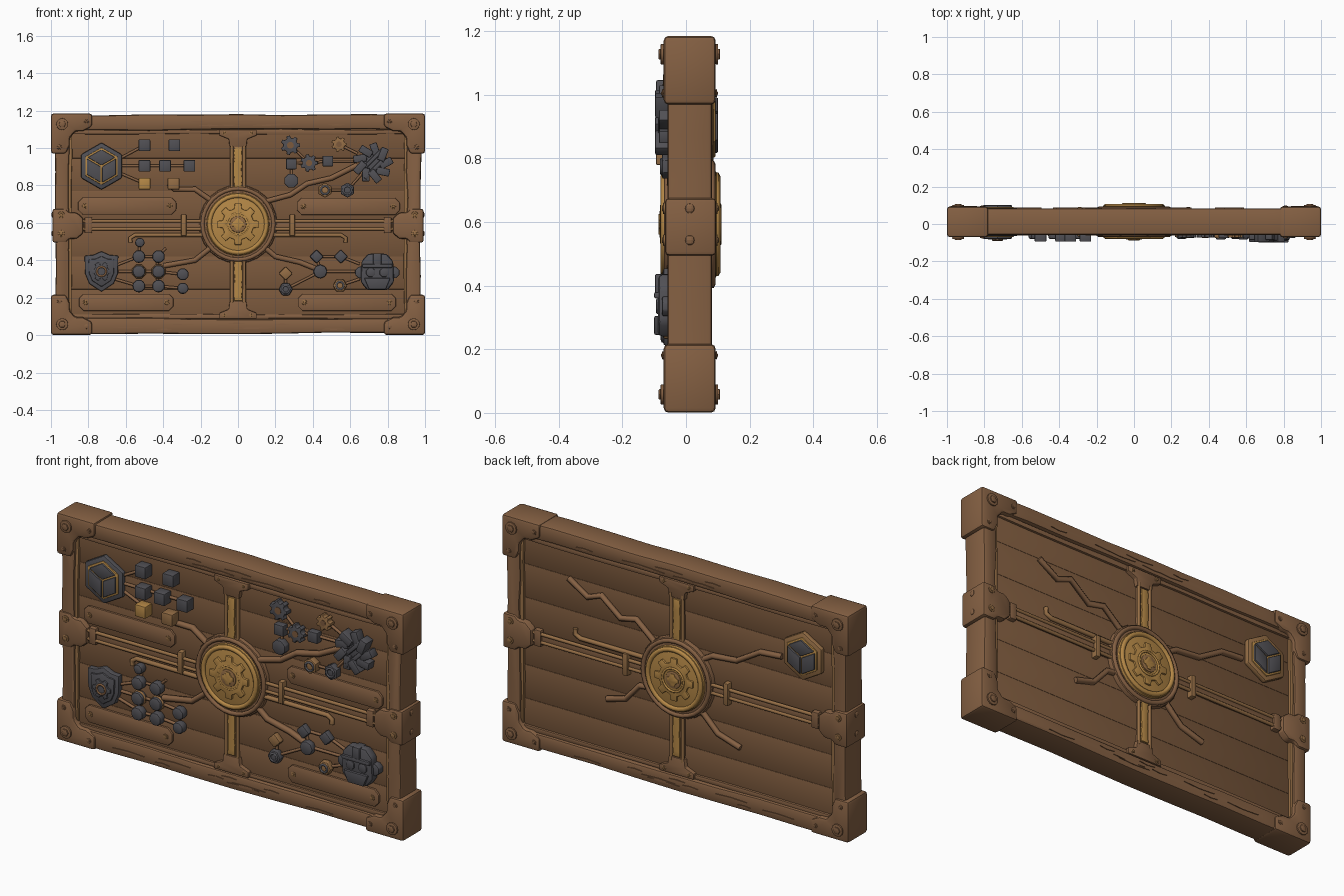
import bpy, bmesh, math, random
from mathutils import Vector

random.seed(4)
cube = bpy.data.objects.get("Cube")
if cube:
    bpy.data.objects.remove(cube, do_unlink=True)


def material(name, *rgb):
    m = bpy.data.materials.new(name)
    m.use_nodes = True
    m.diffuse_color = (*rgb, 1)
    m.node_tree.nodes["Principled BSDF"].inputs["Base Color"].default_value = (*rgb, 1)
    return m


WOOD = material("warm wood", .235, .118, .056)
PANEL = material("panel wood", .2, .1, .046)
BRONZE = material("bronze", .3, .155, .06)
GOLD = material("gold", .46, .245, .062)
IRON = material("dark iron", .082, .08, .09)

FRONT, BACK = -.036, .058      # panel surfaces
MID, HALF = .593, .592         # middle height and half height


def soften(mesh):
    mesh.shade_smooth()
    mesh.set_sharp_from_angle(angle=math.radians(28))


def prism(name, points, y0, y1, mat, bevel=.005):
    """Outline in x and z, extruded along y, with chamfered edges."""
    bm = bmesh.new()
    face = bm.faces.new([bm.verts.new((x, y0, z)) for x, z in points])
    ext = bmesh.ops.extrude_face_region(bm, geom=[face])["geom"]
    moved = [v for v in ext if isinstance(v, bmesh.types.BMVert)]
    bmesh.ops.translate(bm, verts=moved, vec=(0, y1 - y0, 0))
    bmesh.ops.recalc_face_normals(bm, faces=bm.faces[:])
    if bevel:
        sharp = [e for e in bm.edges if e.calc_face_angle(0) > .6]
        bmesh.ops.bevel(bm, geom=sharp, offset=bevel, segments=2, profile=.5,
                        affect='EDGES', clamp_overlap=True)
    mesh = bpy.data.meshes.new(name)
    bm.to_mesh(mesh)
    bm.free()
    soften(mesh)
    mesh.materials.append(mat)
    obj = bpy.data.objects.new(name, mesh)
    bpy.context.collection.objects.link(obj)
    return obj


def tube(name, points, radius, mat, cyclic=False):
    """Round pipe through points."""
    curve = bpy.data.curves.new(name, 'CURVE')
    curve.dimensions = '3D'
    curve.bevel_depth = radius
    curve.bevel_resolution = 1
    curve.use_fill_caps = True
    spline = curve.splines.new('POLY')
    spline.points.add(len(points) - 1)
    for p, co in zip(spline.points, points):
        p.co = (*co, 1)
    spline.use_cyclic_u = cyclic
    obj = bpy.data.objects.new(name, curve)
    bpy.context.collection.objects.link(obj)
    curve.materials.append(mat)
    bpy.ops.object.select_all(action='DESELECT')
    obj.select_set(True)
    bpy.context.view_layer.objects.active = obj
    bpy.ops.object.convert(target='MESH')


def flat_tube(name, points, y, radius, mat, cyclic=False):
    tube(name, [(x, y, z) for x, z in points], radius, mat, cyclic)


def ngon(x, z, r, n, turn=0.0):
    return [(x + r * math.cos(turn + math.tau * i / n), z + r * math.sin(turn + math.tau * i / n))
            for i in range(n)]


def rect(x0, x1, z0, z1):
    return [(x0, z0), (x1, z0), (x1, z1), (x0, z1)]


def gear(x, z, r, teeth):
    pts = []
    for i in range(teeth):
        for part, k in ((-.3, .76), (-.2, 1), (.2, 1), (.3, .76)):
            a = math.tau * (i + part) / teeth
            pts.append((x + r * k * math.cos(a), z + r * k * math.sin(a)))
    return pts


def rough(x0, x1, z0, z1, amount=.005, steps=9):
    """Rectangle with hand-hewn long edges."""
    pts = []
    for t in range(steps):
        pts.append((x0 + (x1 - x0) * t / (steps - 1), z0))
    pts += [(x, z1) for x, z in reversed(pts)]
    return [(x, z + random.uniform(-amount, amount)) for x, z in pts]


def swap(points):
    return [(z, x) for x, z in points]


def bolt(name, x, z, y, out, r, mat):
    """Washer and nut standing out of y by a signed distance."""
    prism(name + "_washer", ngon(x, z, r, 12), y, y + out * .6, mat, .002)
    prism(name + "_nut", ngon(x, z, r * .6, 6), y, y + out, mat, .003)


# Plank panel
for i in range(6):
    low = .07 + i * .175
    prism("panel_plank", rect(-.93, .93, low, low + .175), FRONT, BACK, PANEL, .002)

# Outer frame with inner moulding
for s in (-1, 1):
    z = MID + s * (HALF - .048)
    prism("frame_rail", rough(-.95, .95, z - .04, z + .04), -.058, .084, WOOD, .012)
    z = MID + s * (HALF - .098)
    prism("rail_moulding", rough(-.92, .92, z - .012, z + .012, .003), -.046, .07, WOOD, .004)
    x = s * .94
    prism("frame_stile", swap(rough(.04, 1.15, x - .038, x + .038)), -.058, .082, WOOD, .012)
    prism("stile_moulding", swap(rough(.1, 1.08, s * .898 - .01, s * .898 + .01, .003)),
          -.048, .072, BRONZE, .004)

# Splinters along the rails
for i in range(16):
    x, n = random.uniform(-.7, .7), random.uniform(.04, .1)
    z = MID + random.choice((-1, 1)) * (HALF - random.uniform(.03, .065))
    for y in (-.062, .08):
        prism("rail_splinter", [(x - n, z), (x, z - .005), (x + n, z), (x, z + .004)],
              y, y + .008, WOOD, 0)

# Corner caps and side brackets
CAP = [(0, 0), (.22, 0), (.22, .07), (.17, .095), (.13, .095), (.1, .13), (.1, .17), (.08, .215), (0, .215)]
CLASP = [(0, .09), (.07, .09), (.09, .07), (.13, .07), (.165, .04)]
CLASP += [(u, -v) for u, v in reversed(CLASP)]
for sx in (-1, 1):
    for sz in (-1, 1):
        prism("corner_cap", [(sx * (1 - u), MID + sz * (HALF - v)) for u, v in CAP],
              -.07, .093, WOOD, .014)
        for y, out in ((-.07, -.016), (.093, .014)):
            bolt("corner_bolt", sx * .94, MID + sz * .535, y, out, .032, WOOD)
            for u, v in ((.19, .045), (.045, .18)):
                bolt("cap_rivet", sx * (1 - u), MID + sz * (HALF - v), y, out * .5, .013, WOOD)
    prism("side_clasp", [(sx * (.992 - u), MID - .008 + v) for u, v in CLASP], -.066, .095, WOOD, .012)
    for v in (-.05, .05):
        for y, out in ((-.066, -.01), (.095, .008)):
            bolt("clasp_bolt", sx * .945, MID + v, y, out, .018, BRONZE)
        bpy.ops.mesh.primitive_uv_sphere_add(segments=10, ring_count=6, radius=.016,
                                             location=(sx * .99, .012, MID + v))
        stud = bpy.context.object
        stud.name = "side_stud"
        stud.scale.x = .5
        stud.data.materials.append(WOOD)
        soften(stud.data)

# Cross beams, present on both faces
prism("upright_beam", swap(rough(.1, 1.09, -.036, .036, .003)), -.05, .073, WOOD)
prism("cross_beam", rough(-.86, .86, .565, .61, .003), -.05, .073, WOOD)
for s in (-1, 1):
    clamp_z = MID + s * .475
    prism("upright_foot", [(-.1, clamp_z + s * .03), (-.1, clamp_z), (-.05, clamp_z - s * .02),
                           (-.045, clamp_z - s * .06), (.045, clamp_z - s * .06),
                           (.05, clamp_z - s * .02), (.1, clamp_z), (.1, clamp_z + s * .03)],
          -.058, .08, WOOD)
    prism("gold_inlay", swap(rough(MID + s * .18, MID + s * .41, -.02, .02, .003)), -.058, .081, GOLD, .003)
    for y in (-.05, .073):
        flat_tube("upright_edge", [(s * .033, .16), (s * .033, 1.03)], y, .009, BRONZE)
        flat_tube("cross_pipe", [(-.85, MID - .005 + s * .021), (.85, MID - .005 + s * .021)], y, .009, BRONZE)
        for x in (-.04, .04):
            bolt("foot_bolt", x * 1.8, clamp_z + s * .012, y, math.copysign(.014, y), .012, BRONZE)
    prism("pipe_collar", rect(s * .29 - .014, s * .29 + .014, .53, .645), -.066, .09, BRONZE)
    prism("end_collar", rect(s * .8 - .02, s * .8 + .02, .545, .63), -.06, .084, WOOD)
    flat_tube("hooked_pipe", [(s * .18, .535), (s * .55, .535), (s * .575, .52), (s * .575, .495)],
              FRONT - .012, .012, BRONZE)
flat_tube("back_hooked_pipe", [(.18, .645), (.56, .645), (.59, .66), (.59, .69)], BACK + .01, .012, BRONZE)

# Central hub with gear medallion on both faces
prism("hub_base", ngon(0, MID, .21, 24), -.056, .082, WOOD, .012)
prism("hub_disc", ngon(0, MID, .168, 32), -.068, .096, GOLD, .006)
prism("hub_gear", gear(0, MID, .112, 8), -.079, .105, GOLD, .004)
prism("hub_boss", ngon(0, MID, .045, 16), -.083, .109, BRONZE, .004)
prism("hub_key", gear(0, MID, .034, 4), -.087, .112, GOLD, .002)
for y in (-.067, .095):
    flat_tube("hub_rim", ngon(0, MID, .152, 32), y, .013, GOLD, True)
    flat_tube("hub_outer_rim", ngon(0, MID, .19, 32), y * .85, .012, WOOD, True)
    flat_tube("hub_gear_ring", ngon(0, MID, .06, 20), y * 1.12, .006, GOLD, True)

# Crooked pipes radiating from the hub
for path in ([(-.13, .71), (-.23, .78), (-.34, .78), (-.37, .81)],
             [(.13, .71), (.28, .75), (.37, .81), (.5, .84), (.64, .91)],
             [(-.13, .48), (-.23, .4), (-.4, .37)],
             [(.13, .48), (.2, .42), (.33, .39), (.43, .35)]):
    flat_tube("front_pipe", path, FRONT - .008, .016, WOOD)
for path in ([(.1, .71), (.24, .83), (.33, .81), (.44, .9), (.52, .87), (.63, .94)],
             [(-.1, .7), (-.2, .757), (-.34, .77), (-.475, .85), (-.6, .86)],
             [(.12, .5), (.22, .49), (.3, .4), (.41, .37)],
             [(-.1, .48), (-.15, .44), (-.23, .36), (-.36, .32)]):
    flat_tube("back_pipe", path, BACK + .007, .015, WOOD)

# Name plates
for x0, x1, z in ((-.855, -.33, .69), (.315, .865, .688), (-.85, -.345, .175), (.32, .845, .175)):
    c, h = .025, .046
    prism("name_plate", [(x0 + c, z - h), (x1 - c, z - h), (x1, z - h + c), (x1, z + h - c),
                         (x1 - c, z + h), (x0 + c, z + h), (x0, z + h - c), (x0, z - h + c)],
          FRONT, FRONT - .014, WOOD)
    for x in (x0 + .035, x1 - .035):
        bolt("plate_bolt", x, z, FRONT - .014, -.008, .014, BRONZE)

# Hexagon emblem with a cube, both faces
ex, ez, up = -.73, .903, math.pi / 2
for y, d, rim in ((FRONT, -1, IRON), (BACK, 1, BRONZE)):
    prism("hexagon_base", ngon(ex, ez, .126, 6, up), y, y + d * .028, rim, .008)
    prism("hexagon_gold", ngon(ex, ez, .1, 6, up), y, y + d * .034, GOLD, .003)
    corners = ngon(ex, ez, .094, 6, up)
    for k in (1, 3, 5):
        rhomb = [(ex, ez)] + [corners[(k + j) % 6] for j in range(3)]
        mx, mz = (sum(p[i] for p in rhomb) / 4 for i in (0, 1))
        prism("cube_face", [(mx + (x - mx) * .9, mz + (z - mz) * .9) for x, z in rhomb],
              y, y + d * .043, IRON, .004)


def link(*path):
    flat_tube("link_rod", path, FRONT - .008, .008, WOOD)


# Cube tree
link((-.64, .94), (-.5, 1.015))
link((-.64, .905), (-.26, .905))
link((-.64, .87), (-.5, .81))
for x, z, mat in ((-.5, 1.015, IRON), (-.34, 1.015, IRON), (-.5, .905, IRON), (-.39, .905, IRON),
                  (-.26, .905, IRON), (-.5, .81, GOLD), (-.345, .81, BRONZE)):
    prism("cube_node", ngon(x, z, .044, 4, up / 2), FRONT, -.094, mat, .005)

# Gear tree
link((.28, 1.015), (.38, .92), (.48, .93), (.63, .93))
link((.285, .825), (.285, .92), (.38, .92))
link((.465, .775), (.585, .775), (.66, .86))
link((.54, 1.02), (.64, .97))
for x, z, r, mat in ((.28, 1.015, .052, IRON), (.38, .92, .048, IRON), (.54, 1.02, .042, BRONZE)):
    prism("gear_node", gear(x, z, r, 7), FRONT, -.072, mat, .003)
    prism("gear_hole", ngon(x, z, r * .36, 10), FRONT, -.074, PANEL, 0)
for x, z, n, mat in ((.285, .915, 4, IRON), (.48, .93, 4, IRON), (.285, .825, 8, IRON),
                     (.465, .775, 6, BRONZE), (.585, .775, 6, IRON)):
    prism("nut_node", ngon(x, z, .04, n, math.pi / n), FRONT, -.075, mat, .005)
for x in (.465, .585):
    flat_tube("nut_ring", ngon(x, .775, .022, 12), -.076, .006, IRON, True)

# Large linked cog
gx, gz = .72, .92
prism("cog_core", ngon(gx, gz, .065, 12), FRONT, -.068, IRON)
for i, (x, z) in enumerate(ngon(gx, gz, .072, 9)):
    a = math.tau * i / 9 + .5
    u, v = Vector((math.cos(a), math.sin(a))), Vector((-math.sin(a), math.cos(a)))
    o = Vector((x, z))
    prism("cog_tooth", [tuple(o + u * p * .036 + v * q * .02) for p, q in ((-1, -1), (1, -1), (1, 1), (-1, 1))],
          FRONT, -.085 - .012 * (i % 2), IRON)
for s in (-1, 1):
    prism("cog_bar", [(gx - .05, gz + s * .03 - .045), (gx - .035, gz + s * .03 - .06),
                      (gx + .06, gz + s * .03 + .035), (gx + .045, gz + s * .03 + .05)],
          FRONT, -.088, IRON)

# Shield
sx, sz = -.73, .34
half = [(0, .108), (.045, .088), (.09, .085), (.088, -.01), (.065, -.065), (0, -.108)]
outline = half + [(-x, z) for x, z in reversed(half[1:-1])]
for k, depth, mat in ((1, .032, IRON), (.76, .04, IRON)):
    prism("shield", [(sx + x * k, sz + z * k) for x, z in outline], FRONT, FRONT - depth, mat, .006)
prism("shield_gear", gear(sx, sz, .052, 6), FRONT, -.084, IRON, .003)
flat_tube("shield_ring", ngon(sx, sz, .025, 12), -.084, .006, PANEL, True)

# Bead tree
link((-.64, .34), (-.43, .34), (-.295, .325))
link((-.66, .37), (-.53, .42), (-.43, .42), (-.385, .465))
link((-.66, .3), (-.53, .262), (-.43, .262), (-.295, .25))
link((-.525, .495), (-.53, .42))
link((-.43, .42), (-.43, .262))
for x, z, r in ((-.525, .495, .027), (-.53, .42, .036), (-.425, .42, .036), (-.53, .34, .036), (-.425, .34, .036),
                (-.295, .325, .034), (-.53, .262, .036), (-.425, .262, .036), (-.295, .25, .032)):
    prism("bead_node", ngon(x, z, r, 8, .39), FRONT, -.08, IRON, .01)
for x in (-.53, -.425):
    flat_tube("bead_band", ngon(x, .34, .034, 8, .39), -.058, .007, BRONZE, True)

# Diamond tree
link((.255, .245), (.44, .34), (.65, .34))
link((.42, .42), (.55, .42), (.65, .38))
link((.255, .33), (.255, .245))
link((.44, .34), (.42, .42))
link((.545, .265), (.65, .3))
for x, z, n, mat in ((.42, .42, 4, IRON), (.55, .42, 4, IRON), (.255, .33, 4, BRONZE), (.44, .34, 8, IRON),
                     (.255, .245, 6, IRON), (.545, .265, 6, BRONZE)):
    prism("diamond_node", ngon(x, z, .038, n), FRONT, -.072, mat, .008)
for x, z in ((.255, .245), (.545, .265)):
    flat_tube("diamond_ring", ngon(x, z, .02, 10), -.073, .006, IRON, True)

# Masked helmet
hx, hz = .745, .335
prism("helmet_shell", [(hx + x, hz + z) for x, z in
                       ((-.05, .1), (.05, .1), (.085, .06), (.09, -.05), (.055, -.095),
                        (-.055, -.095), (-.09, -.05), (-.085, .06))], FRONT, -.088, IRON, .014)
prism("helmet_crest", rect(hx - .022, hx + .022, hz + .035, hz + .102), FRONT, -.098, IRON, .006)
prism("helmet_brow", rect(hx - .08, hx + .08, hz + .025, hz + .045), FRONT, -.1, IRON)
prism("helmet_jaw", [(hx - .07, hz - .03), (hx + .07, hz - .03), (hx + .045, hz - .09), (hx - .045, hz - .09)],
      FRONT, -.1, IRON)
for s in (-1, 1):
    prism("helmet_ear", ngon(hx + s * .088, hz, .033, 8, .39), FRONT, -.075, IRON)
    prism("helmet_lens", ngon(hx + s * .036, hz, .026, 8, .39), FRONT, -.094, IRON, .004)
